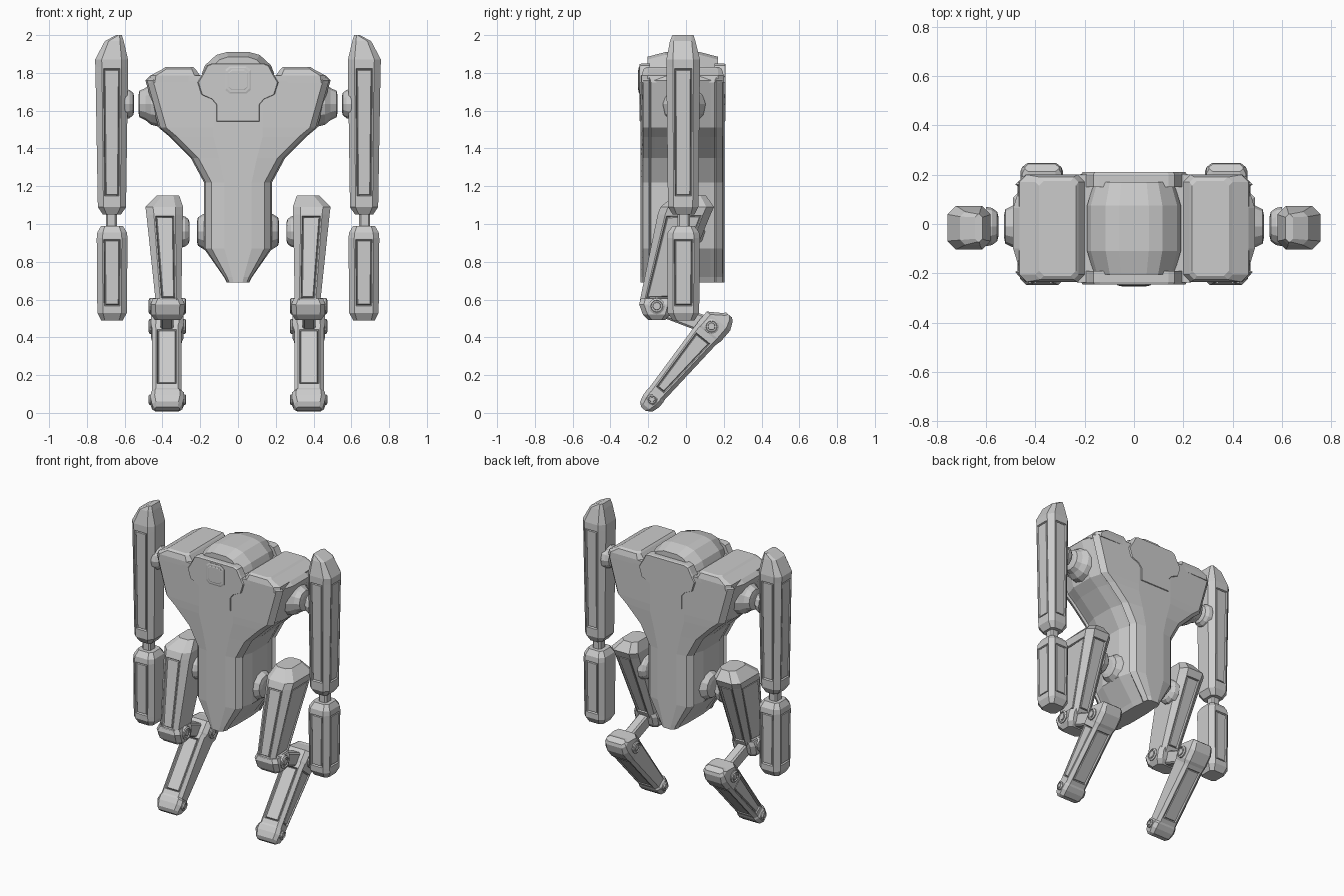
import bpy, bmesh, math
from mathutils import Matrix, Vector


def finish(bm, name, mirror, mat=None):
    if mat:
        bm.transform(mat)
    bmesh.ops.recalc_face_normals(bm, faces=bm.faces[:])
    me = bpy.data.meshes.new(name)
    bm.to_mesh(me)
    bm.free()
    ob = bpy.data.objects.new(name, me)
    bpy.context.collection.objects.link(ob)
    if mirror:
        ob.modifiers.new("mirror", 'MIRROR').use_mirror_merge = False
    return ob


def loft(name, loops, mirror=False, mat=None, panels=False):
    """Skin a stack of equal-length point loops and cap the ends."""
    bm = bmesh.new()
    rows = [[bm.verts.new(p) for p in lp] for lp in loops]
    n = len(rows[0])
    for a, b in zip(rows, rows[1:]):
        for i in range(n):
            j = (i + 1) % n
            bm.faces.new((a[i], a[j], b[j], b[i]))
    bm.faces.new(rows[0][::-1])
    bm.faces.new(rows[-1])
    bmesh.ops.recalc_face_normals(bm, faces=bm.faces[:])
    if panels:  # grooved panels on the front, back and outer faces
        bm.normal_update()
        fs = [f for f in bm.faces if f.calc_area() > 0.02
              and (abs(f.normal.y) > 0.85 or f.normal.x > 0.85)]
        for t, d in ((0.01, 0), (0.007, -0.012), (0.006, 0.009)):
            bmesh.ops.inset_individual(bm, faces=fs, thickness=t, depth=d)
    return finish(bm, name, mirror, mat)


def box_ring(z, x0, x1, y0, y1, c):
    """Rectangle with cut corners at height z."""
    return [(x0 + c, y0, z), (x1 - c, y0, z), (x1, y0 + c, z), (x1, y1 - c, z),
            (x1 - c, y1, z), (x0 + c, y1, z), (x0, y1 - c, z), (x0, y0 + c, z)]


def block(name, rings, mat=None, panels=False):
    return loft(name, [box_ring(*r) for r in rings], True, mat, panels)


def turned(name, profile, y, z, sides=12):
    """Round part turned about the x axis from (x, radius) pairs."""
    return loft(name, [[(x, y + r * math.cos(k * math.tau / sides),
                         z + r * math.sin(k * math.tau / sides)) for k in range(sides)]
                       for x, r in profile], True)


def plate(name, half, y0, y1, y2, inset, mirror=False):
    """Symmetric x-z outline extruded from y0 to y1 with a bevel out to y2."""
    pts = half + [(-x, z) for x, z in reversed(half)]
    cz = sum(p[1] for p in pts) / len(pts)
    k = 1 - inset
    return loft(name, [[(x, y0, z) for x, z in pts], [(x, y1, z) for x, z in pts],
                       [(x * k, y2, cz + (z - cz) * k) for x, z in pts]], mirror)


# torso: front and back shells with a groove either side of the middle body
def torso_ring(z, w):
    e = min(1, w / 0.18)
    half = [(0.4 * w if w < 0.3 else 0.13, -0.24), (w - 0.04 * e, -0.228),
            (w - 0.008 * e, -0.195), (w - 0.025 * e, -0.185), (w - 0.02 * e, -0.165),
            (w, -0.10), (w, 0.065), (w - 0.02 * e, 0.13), (w - 0.025 * e, 0.15),
            (w - 0.008 * e, 0.16), (w - 0.04 * e, 0.193), (0.4 * w if w < 0.3 else 0.13, 0.205)]
    return [(x, y, z) for x, y in half] + [(-x, y, z) for x, y in reversed(half)]


loft("torso", [torso_ring(z, w) for z, w in (
    (0.69, 0.06), (0.72, 0.075), (0.87, 0.18), (1.22, 0.18), (1.35, 0.25),
    (1.46, 0.36), (1.51, 0.42), (1.76, 0.49), (1.785, 0.465))])

# shoulder pods
block("shoulder_pod", [(1.75, 0.20, 0.47, -0.235, 0.20, 0.03),
                       (1.785, 0.20, 0.465, -0.235, 0.20, 0.03),
                       (1.82, 0.225, 0.40, -0.225, 0.19, 0.02),
                       (1.83, 0.235, 0.385, -0.21, 0.175, 0.02)])

# head dome
dome = [(0.19, 1.72), (0.19, 1.80), (0.175, 1.84), (0.115, 1.895), (0.06, 1.91)]
loft("head_dome", [[(x * k, y, z - d) for x, z in dome] + [(-x * k, y, z - d) for x, z in reversed(dome)]
                   for y, k, d in ((-0.205, 0.85, 0.025), (-0.11, 1, 0), (0.075, 1, 0), (0.17, 0.85, 0.025))])

# collar panels front and back, with the small window on the front
collar = [(0.115, 1.54), (0.115, 1.63), (0.14, 1.66), (0.195, 1.685),
          (0.215, 1.75), (0.185, 1.80), (0.165, 1.84), (0.14, 1.85)]
plate("front_collar", collar, -0.19, -0.235, -0.245, 0.03)
plate("back_collar", collar, 0.15, 0.20, 0.21, 0.03)
window = [(0.045, 1.69), (0.068, 1.71), (0.068, 1.815), (0.045, 1.835)]
plate("window_frame", window, -0.22, -0.248, -0.251, 0.12)
plate("window", [(x * 0.75, 1.7625 + (z - 1.7625) * 0.75) for x, z in window], -0.22, -0.252, -0.254, 0.08)

# shoulder and hip joints
turned("shoulder_socket", [(0.42, 0.12), (0.46, 0.11), (0.49, 0.085), (0.522, 0.07), (0.527, 0.045)], -0.01, 1.635)
turned("arm_joint", [(0.60, 0.08), (0.575, 0.075), (0.555, 0.06), (0.55, 0.04)], -0.01, 1.635)
turned("hip_socket", [(0.15, 0.11), (0.18, 0.095), (0.212, 0.075), (0.218, 0.05)], 0.0, 0.96)
turned("leg_joint", [(0.31, 0.085), (0.28, 0.08), (0.262, 0.065), (0.256, 0.045)], 0.0, 0.96)

# arms
block("upper_arm", [(1.05, 0.62, 0.715, -0.07, 0.045, 0.02), (1.09, 0.592, 0.742, -0.095, 0.065, 0.03),
                    (1.14, 0.592, 0.743, -0.096, 0.066, 0.03), (1.83, 0.582, 0.755, -0.104, 0.074, 0.035),
                    (1.87, 0.582, 0.757, -0.104, 0.074, 0.035), (1.968, 0.605, 0.705, -0.085, 0.05, 0.02),
                    (2.0, 0.615, 0.645, -0.072, 0.04, 0.012)], panels=True)
block("elbow_link", [(0.95, 0.64, 0.70, -0.045, 0.02, 0.01), (1.08, 0.64, 0.70, -0.045, 0.02, 0.01)])
block("forearm", [(0.49, 0.61, 0.725, -0.07, 0.045, 0.02), (0.53, 0.588, 0.745, -0.097, 0.07, 0.03),
                  (0.56, 0.588, 0.745, -0.098, 0.07, 0.03), (0.925, 0.585, 0.748, -0.1, 0.073, 0.03),
                  (0.955, 0.588, 0.745, -0.097, 0.07, 0.03), (0.99, 0.61, 0.725, -0.07, 0.045, 0.02)], panels=True)

# thighs and knee blocks
block("thigh", [(0.51, 0.305, 0.435, -0.215, -0.10, 0.02), (0.60, 0.30, 0.437, -0.243, -0.055, 0.025),
                (1.05, 0.292, 0.485, -0.15, 0.13, 0.04), (1.09, 0.29, 0.49, -0.135, 0.148, 0.04),
                (1.152, 0.312, 0.43, -0.06, 0.105, 0.03)], panels=True)
block("knee_block", [(0.492, 0.305, 0.44, -0.20, -0.11, 0.02), (0.52, 0.285, 0.46, -0.228, -0.085, 0.025),
                     (0.575, 0.283, 0.462, -0.248, -0.07, 0.025), (0.605, 0.295, 0.45, -0.24, -0.065, 0.025)])


def pivot(name, y, z, r):
    turned(name, [(0.276, r * 0.45), (0.281, r * 0.5), (0.281, r * 0.7), (0.274, r * 0.75), (0.28, r),
                  (0.467, r), (0.473, r * 0.75), (0.466, r * 0.7), (0.466, r * 0.5), (0.471, r * 0.45)], y, z)


pivot("knee_pivot", -0.155, 0.565, 0.043)
pivot("shin_pivot", 0.135, 0.458, 0.04)
pivot("foot_pivot", -0.18, 0.07, 0.028)

# link bar from knee to shin, in a frame tilted about x
link = Matrix.Translation((0, -0.155, 0.565)) @ Matrix.Rotation(-math.atan2(0.29, -0.11), 4, 'X')
block("knee_link", [(-0.02, 0.342, 0.41, -0.045, 0.045, 0.01), (0.31, 0.342, 0.41, -0.045, 0.045, 0.01)], link)

# shins and feet, built along their own axis from the foot pivot
shin = Matrix.Translation((0, -0.18, 0.07)) @ Matrix.Rotation(-0.68, 4, 'X')
block("shin", [(-0.03, 0.305, 0.445, -0.035, 0.035, 0.02), (0.03, 0.298, 0.455, -0.05, 0.052, 0.02),
               (0.06, 0.298, 0.455, -0.052, 0.054, 0.02), (0.43, 0.298, 0.455, -0.068, 0.08, 0.02),
               (0.46, 0.296, 0.457, -0.068, 0.085, 0.02)], shin, True)
block("shin_head", [(0.44, 0.298, 0.452, -0.064, 0.08, 0.02), (0.47, 0.288, 0.46, -0.07, 0.09, 0.025),
                    (0.545, 0.288, 0.46, -0.068, 0.092, 0.025), (0.59, 0.295, 0.453, -0.0, 0.072, 0.02),
                    (0.605, 0.305, 0.443, 0.015, 0.055, 0.015)], shin)
block("foot", [(-0.067, 0.31, 0.44, -0.02, 0.012, 0.008), (-0.048, 0.295, 0.455, -0.042, 0.042, 0.02),
               (-0.01, 0.285, 0.463, -0.052, 0.054, 0.022), (0.025, 0.287, 0.461, -0.054, 0.056, 0.022),
               (0.04, 0.3, 0.452, -0.05, 0.052, 0.02)], shin)
